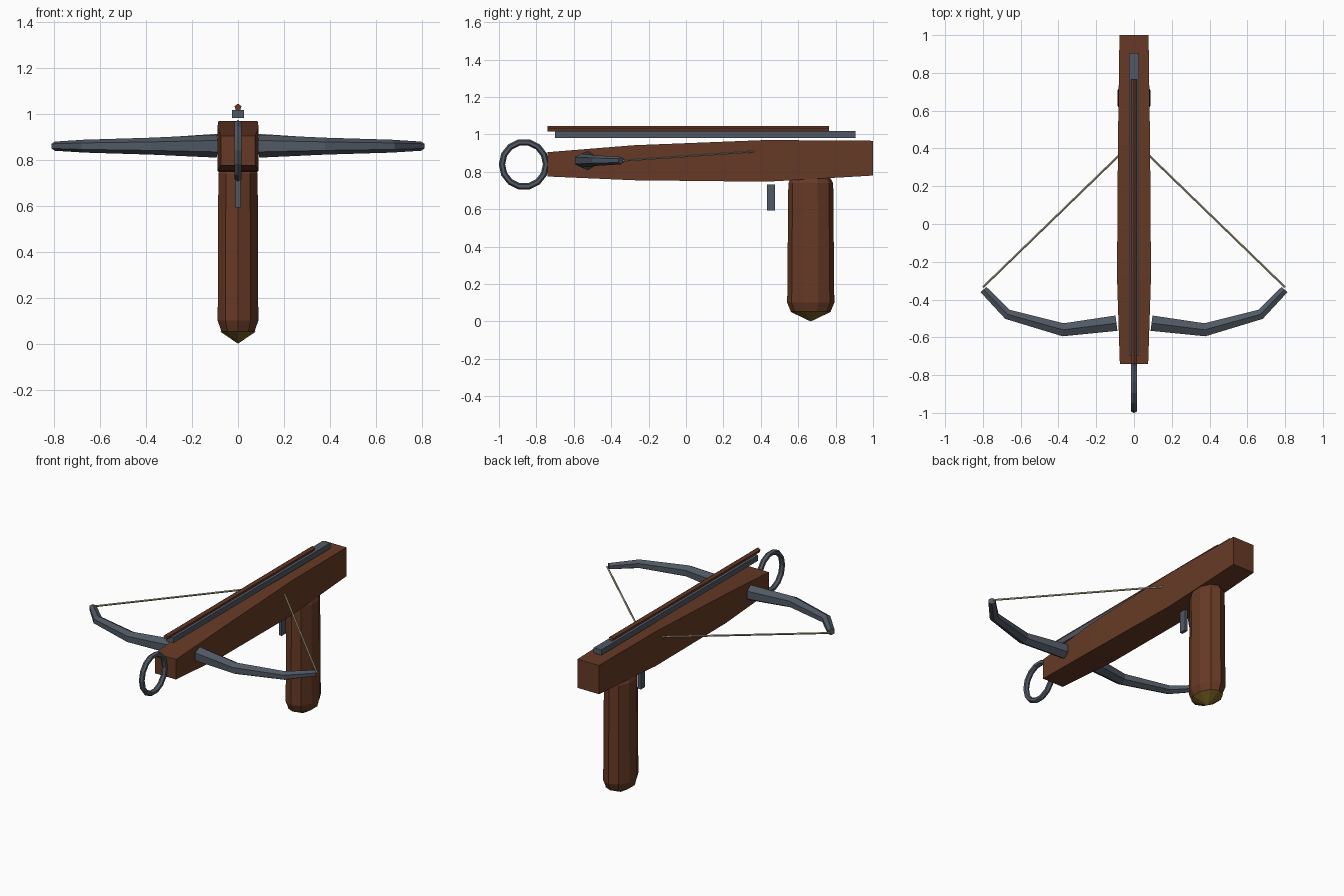
import bpy, math
from mathutils import Vector

if "Cube" in bpy.data.objects:
    bpy.data.objects.remove(bpy.data.objects["Cube"])


def material(name, rgb):
    m = bpy.data.materials.new(name)
    m.diffuse_color = (*rgb, 1)
    m.use_nodes = True
    m.node_tree.nodes["Principled BSDF"].inputs["Base Color"].default_value = m.diffuse_color
    return m


WOOD = material("brown wood", (0.135, 0.042, 0.019))
STEEL = material("dark steel", (0.08, 0.098, 0.125))
BRASS = material("aged brass", (0.2, 0.125, 0.02))
CORD = material("pale cord", (0.42, 0.38, 0.26))


def mesh_object(name, verts, faces, mat):
    me = bpy.data.meshes.new(name)
    me.from_pydata(verts, [], faces)
    me.materials.append(mat)
    ob = bpy.data.objects.new(name, me)
    bpy.context.collection.objects.link(ob)
    # make normals consistent
    import bmesh
    bm = bmesh.new()
    bm.from_mesh(me)
    bmesh.ops.recalc_face_normals(bm, faces=bm.faces)
    bm.to_mesh(me)
    bm.free()
    return ob


def loft(name, rings, mat, closed=False):
    """Skin a list of equal-sized rings, with end caps unless closed."""
    n, k = len(rings[0]), len(rings)
    verts = [tuple(v) for r in rings for v in r]
    faces = []
    for i in range(k if closed else k - 1):
        a, b = i * n, (i + 1) % k * n
        faces += [(a + j, a + (j + 1) % n, b + (j + 1) % n, b + j) for j in range(n)]
    if not closed:
        faces += [tuple(range(n)), tuple(range((k - 1) * n, k * n))]
    return mesh_object(name, verts, faces, mat)


def box(name, x, y0, y1, z0, z1, mat):
    rings = [[(-x, y, z0), (x, y, z0), (x, y, z1), (-x, y, z1)] for y in (y0, y1)]
    return loft(name, rings, mat)


def tube(name, path, radii, n, mat):
    """Sweep an n-gon (point up) along a path; radii are (side, up) pairs."""
    path = [Vector(p) for p in path]
    rings = []
    for i, p in enumerate(path):
        a, b = path[max(i - 1, 0)], path[min(i + 1, len(path) - 1)]
        t = (b - a).normalized()
        side = t.cross(Vector((0, 0, 1))).normalized()
        up = side.cross(t)
        rs, ru = radii[i]
        rings.append([p + side * rs * math.sin(math.tau * j / n)
                      + up * ru * math.cos(math.tau * j / n) for j in range(n)])
    return loft(name, rings, mat)


# stock: rectangular sections (y, half width, bottom, top)
loft("stock", [[(-w, y, lo), (w, y, lo), (w, y, hi), (-w, y, hi)]
               for y, w, lo, hi in ((-0.74, 0.075, 0.775, 0.905), (-0.28, 0.09, 0.755, 0.942),
                                    (0.43, 0.085, 0.747, 0.97), (1.0, 0.077, 0.78, 0.966))], WOOD)


# grip and its brass butt cap
def oval(z, rx, ry, n=10):
    return [(rx * math.sin(math.tau * j / n), 0.667 + ry * math.cos(math.tau * j / n), z)
            for j in range(n)]


loft("grip", [oval(0.05, 0.075, 0.105), oval(0.1, 0.093, 0.126),
              oval(0.74, 0.09, 0.12), oval(0.775, 0.075, 0.1)], WOOD)
cap = oval(0.052, 0.081, 0.109)
mesh_object("butt_cap", cap + [(0, 0.667, 0.0)],
            [(j, (j + 1) % 10, 10) for j in range(10)] + [tuple(range(10))], BRASS)

# rail, bolt and trigger
box("rail", 0.027, -0.7, 0.905, 0.982, 1.017, STEEL)
tube("bolt", [(0, -0.74, 1.029), (0, 0.765, 1.029)], [(0.016, 0.016)] * 2, 5, WOOD)
box("trigger", 0.01, 0.432, 0.475, 0.592, 0.732, STEEL)

# foot stirrup ring in the YZ plane
rings = []
for i in range(14):
    a = math.tau * i / 14
    rings.append([(0.017 * math.sin(math.tau * j / 6),
                   -0.866 + (0.118 + 0.017 * math.cos(math.tau * j / 6)) * math.cos(a),
                   0.84 + (0.12 + 0.017 * math.cos(math.tau * j / 6)) * math.sin(a))
                  for j in range(6)])
loft("stirrup", rings, STEEL, closed=True)

# bow limbs and string, mirrored
for s, label in ((1, "right"), (-1, "left")):
    tube(label + "_limb", [(s * 0.093, -0.525, 0.86), (s * 0.375, -0.56, 0.86),
                           (s * 0.67, -0.478, 0.86), (s * 0.797, -0.347, 0.86)],
         [(0.047, 0.05), (0.04, 0.037), (0.031, 0.028), (0.024, 0.02)], 6, STEEL)
    tube(label + "_string", [(s * 0.8, -0.335, 0.86), (0, 0.44, 0.914)],
         [(0.006, 0.006)] * 2, 5, CORD)
